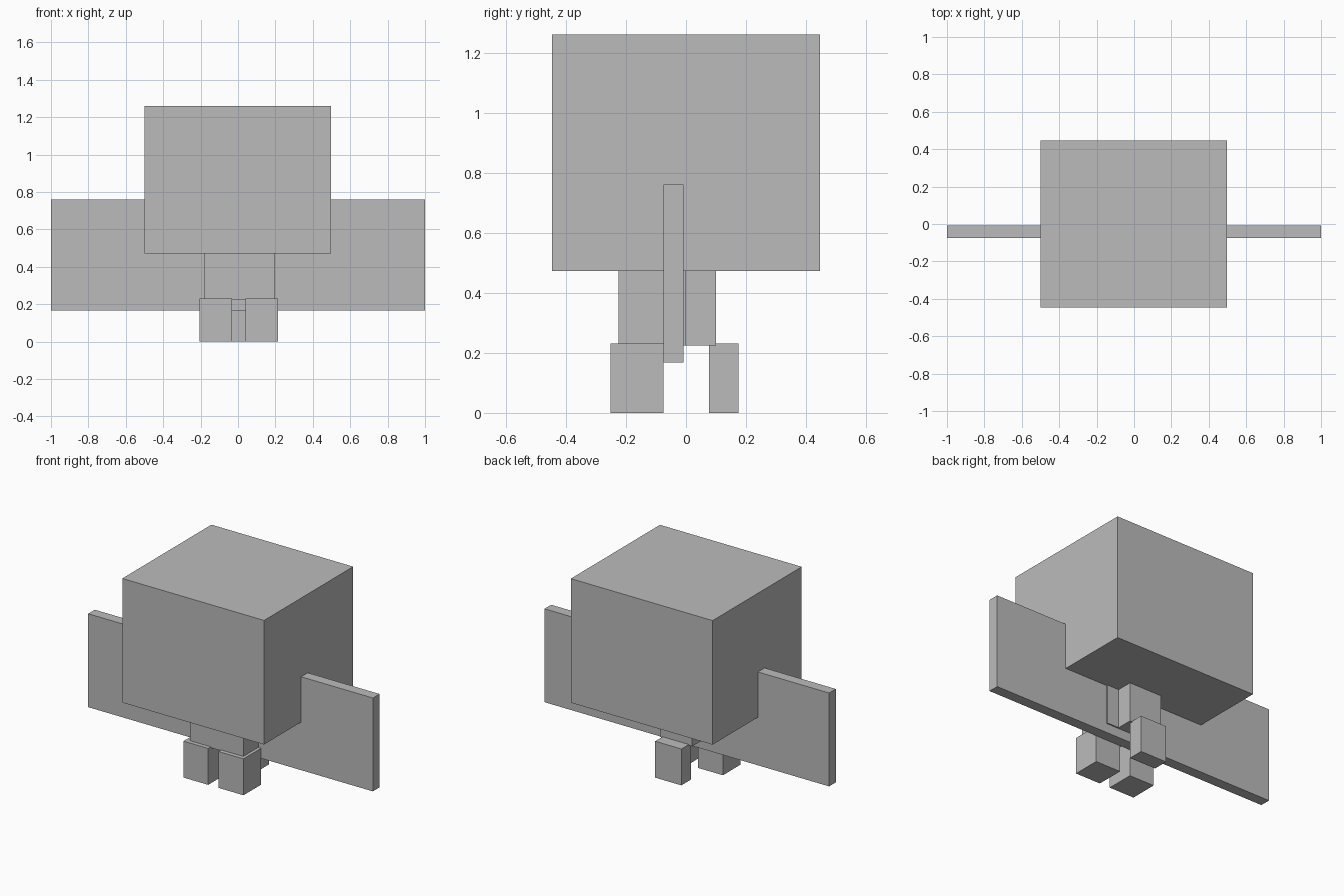
import bpy

if "Cube" in bpy.data.objects:
    bpy.data.objects.remove(bpy.data.objects["Cube"])

# single flat grey for every part
grey = bpy.data.materials.new("plain_grey")
grey.diffuse_color = (0.5, 0.5, 0.5, 1)
grey.use_nodes = True
grey.node_tree.nodes["Principled BSDF"].inputs["Base Color"].default_value = grey.diffuse_color


def box(name, x, y, z):
    """Axis-aligned box from (min, max) ranges."""
    ranges = (x, y, z)
    bpy.ops.mesh.primitive_cube_add(size=1, location=[(a + b) / 2 for a, b in ranges])
    ob = bpy.context.object
    ob.name = name
    ob.scale = [b - a for a, b in ranges]
    bpy.ops.object.transform_apply(location=False, rotation=False, scale=True)
    ob.data.materials.append(grey)
    return ob


# large block head
box("head", (-0.5, 0.496), (-0.447, 0.447), (0.472, 1.26))

# body in two steps, narrower at the back
box("front_body", (-0.18, 0.195), (-0.225, 0.0), (0.225, 0.472))
box("back_body", (-0.113, 0.113), (0.0, 0.1), (0.225, 0.472))

# thin wide wing slab through the body
box("wings", (-1.0, 1.0), (-0.075, -0.008), (0.167, 0.76))

# two front legs and one rear leg
for side, x in (("left", (-0.207, -0.033)), ("right", (0.04, 0.215))):
    box("front_leg_" + side, x, (-0.252, -0.075), (0.0, 0.231))
box("rear_leg", (-0.09, 0.094), (0.077, 0.175), (0.0, 0.231))
